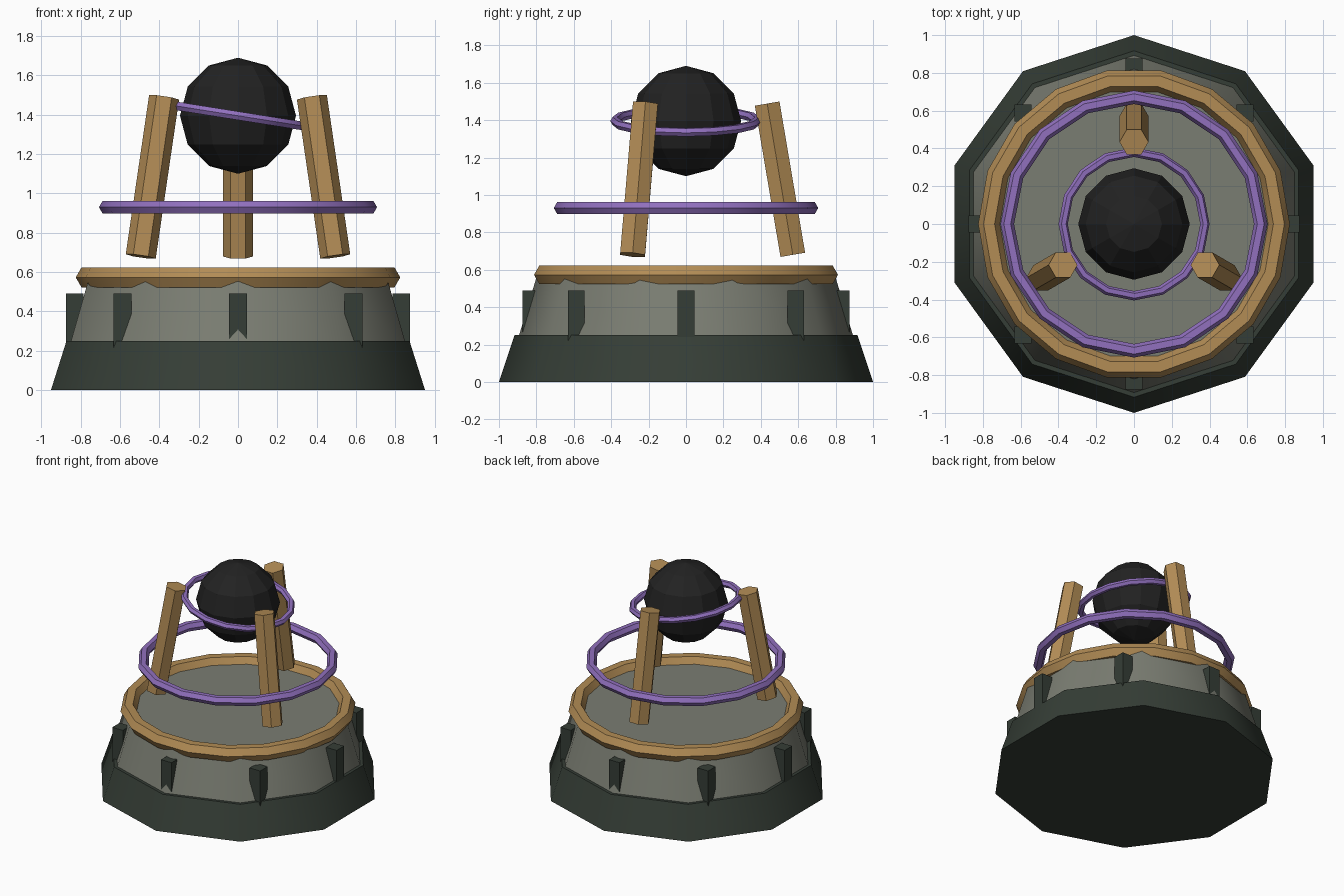
import bpy
from math import cos, sin, pi, radians
from mathutils import Vector, Matrix

cube = bpy.data.objects.get("Cube")
if cube:
    bpy.data.objects.remove(cube, do_unlink=True)


def material(name, rgb):
    m = bpy.data.materials.new(name)
    m.use_nodes = True
    m.diffuse_color = (*rgb, 1)
    m.node_tree.nodes["Principled BSDF"].inputs["Base Color"].default_value = (*rgb, 1)
    return m


dark_green = material("dark green metal", (0.036, 0.048, 0.037))
grey = material("warm grey stone", (0.195, 0.205, 0.168))
brass = material("brass", (0.445, 0.262, 0.091))
purple = material("purple", (0.283, 0.162, 0.515))
black = material("black", (0.016, 0.016, 0.016))


def finish(name, mat, smooth=None):
    """Name and colour the new active object."""
    ob = bpy.context.object
    ob.name = name
    ob.data.materials.append(mat)
    if smooth:
        bpy.ops.object.shade_smooth_by_angle(angle=radians(smooth))
    return ob


def frustum(name, mat, sides, r1, r2, z1, z2, smooth=None):
    """Upright tapered prism with a corner on the y axis."""
    bpy.ops.mesh.primitive_cone_add(vertices=sides, radius1=r1, radius2=r2,
                                    depth=z2 - z1, location=(0, 0, (z1 + z2) / 2))
    return finish(name, mat, smooth)


def ring(name, mat, segments, radius, thickness, z, tilt=0):
    bpy.ops.mesh.primitive_torus_add(major_segments=segments, minor_segments=6,
                                     major_radius=radius, minor_radius=thickness,
                                     location=(0, 0, z), rotation=(0, tilt, 0))
    return finish(name, mat, 30)


# Ten-sided base and drum
frustum("base", dark_green, 10, 1.0, 0.917, 0, 0.25, 40)
frustum("drum", grey, 10, 0.9, 0.795, 0.225, 0.575, 40)

# Rim and floating rings
ring("rim", brass, 18, 0.767, 0.058, 0.573)
ring("lower_ring", purple, 16, 0.671, 0.036, 0.93)
ring("upper_ring", purple, 16, 0.38, 0.025, 1.395, radians(9))

# Square lugs around the drum
for i in range(8):
    a = i * pi / 4
    bpy.ops.mesh.primitive_cube_add(size=1, location=(0.83 * cos(a), 0.83 * sin(a), 0.35))
    bpy.context.object.scale = (0.09, 0.09, 0.28)
    finish(f"lug_{i + 1}", dark_green)

# Three leaning hexagonal pillars
for i in range(3):
    a = pi / 2 + i * 2 * pi / 3
    out = Vector((cos(a), sin(a), 0))
    foot = out * 0.571 + Vector((0, 0, 0.68))
    head = out * 0.434 + Vector((0, 0, 1.488))
    lean = (head - foot).normalized()
    side = Vector((-sin(a), cos(a), 0))
    ob = frustum(f"pillar_{i + 1}", brass, 6, 0.077, 0.077, -0.41, 0.41)
    # The prism's y axis (a corner) points along the tangent
    turn = Matrix((side.cross(lean), side, lean)).transposed().to_4x4()
    ob.matrix_world = Matrix.Translation((foot + head) / 2) @ turn

# Faceted orb
bpy.ops.mesh.primitive_uv_sphere_add(segments=12, ring_count=6, radius=0.295,
                                     location=(0, 0, 1.395))
finish("orb", black)
